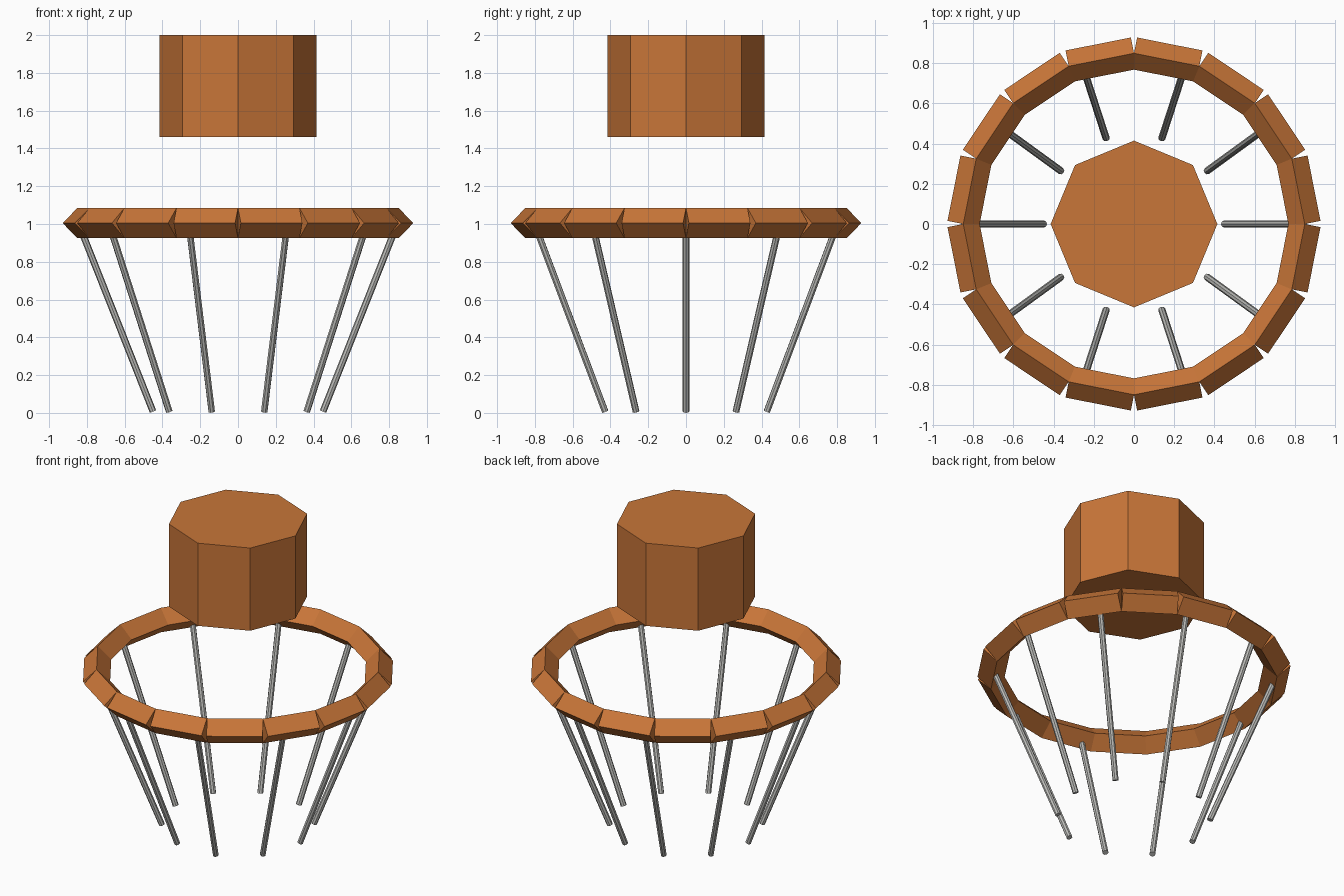
import bpy, bmesh, math
from mathutils import Vector, Matrix

if "Cube" in bpy.data.objects:
    bpy.data.objects.remove(bpy.data.objects["Cube"])


def material(name, rgb):
    m = bpy.data.materials.new(name)
    m.diffuse_color = (*rgb, 1)
    m.use_nodes = True
    m.node_tree.nodes["Principled BSDF"].inputs["Base Color"].default_value = m.diffuse_color
    return m


wood = material("orange_brown", (0.58, 0.18, 0.04))
metal = material("grey_metal", (0.50, 0.50, 0.48))


def bar(name, a, b, radius, sides, mat, spin=0.0):
    """Flat-faced prism from a to b; one corner points along the radial direction."""
    a, b = Vector(a), Vector(b)
    axis = (b - a).normalized()
    mid = (a + b) / 2
    out = Vector((mid.x, mid.y, 0))
    if out.length < 1e-6:
        out = Vector((1, 0, 0))
    u = (out - axis * out.dot(axis)).normalized()
    v = axis.cross(u)
    rot = Matrix((u, v, axis)).transposed().to_4x4()
    bm = bmesh.new()
    bmesh.ops.create_cone(bm, cap_ends=True, segments=sides, radius1=radius,
                          radius2=radius, depth=(b - a).length)
    # put a corner exactly on the local x axis
    first = min(bm.verts, key=lambda w: abs(math.atan2(w.co.y, w.co.x)))
    turn = spin - math.atan2(first.co.y, first.co.x)
    bm.transform(Matrix.Translation(mid) @ rot @ Matrix.Rotation(turn, 4, 'Z'))
    mesh = bpy.data.meshes.new(name)
    bm.to_mesh(mesh)
    bm.free()
    mesh.materials.append(mat)
    obj = bpy.data.objects.new(name, mesh)
    bpy.context.collection.objects.link(obj)
    return obj


def polar(r, angle, z):
    return (r * math.cos(angle), r * math.sin(angle), z)


# Octagonal block floating on top
bar("top_block", (0, 0, 1.46), (0, 0, 2.0), 0.415, 8, wood)

# Ring of sixteen straight diamond-section bars
for i in range(16):
    a, b = (math.tau * k / 16 for k in (i, i + 1))
    bar(f"ring_bar_{i + 1}", polar(0.85, a, 1.005), polar(0.85, b, 1.005), 0.08, 4, wood)

# Ten slanted rods hanging under the ring
for i in range(10):
    a = math.tau * i / 10
    bar(f"slanted_rod_{i + 1}", polar(0.45, a, 0.007), polar(0.845, a, 1.005), 0.018, 8, metal)
